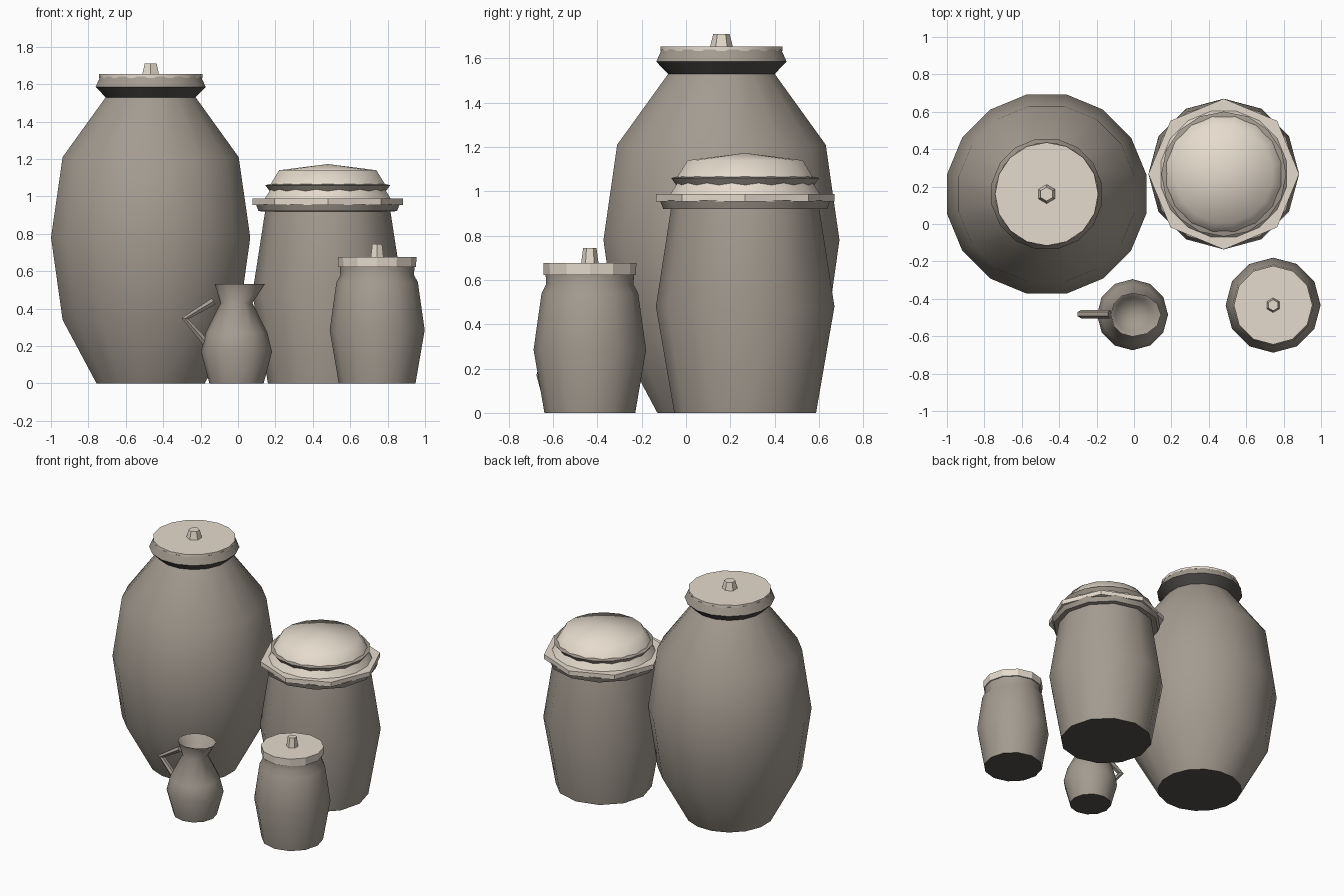
import bpy, bmesh, math
from mathutils import Vector

cube = bpy.data.objects.get("Cube")
if cube:
    bpy.data.objects.remove(cube, do_unlink=True)


def material(name, colour):
    m = bpy.data.materials.new(name)
    m.use_nodes = True
    m.diffuse_color = (*colour, 1)
    m.node_tree.nodes["Principled BSDF"].inputs["Base Color"].default_value = (*colour, 1)
    return m


CLAY = material("grey clay", (0.37, 0.33, 0.28))
PALE = material("pale clay", (0.79, 0.71, 0.61))
DARK = material("dark unglazed clay", (0.085, 0.08, 0.075))


def lathe(name, centre, profile, sides, mat, turn=0.0, angle=40, shape=None, dark=()):
    """Revolve (radius, height) points; zero radius closes to a point, other ends get caps.
    Faces centred within a (low, high) height span of dark get the dark clay."""
    bm = bmesh.new()
    rings = []
    for r, z in profile:
        ring = []
        for i in range(sides if r else 1):
            a = 2 * math.pi * (i + turn) / sides
            p = Vector((r * math.cos(a), r * math.sin(a), z))
            if shape:
                p = shape(p)
            ring.append(bm.verts.new(p + Vector((*centre, 0))))
        rings.append(ring)
    for low, high in zip(rings, rings[1:]):
        for i in range(sides):
            j = (i + 1) % sides
            quad = [low[i % len(low)], low[j % len(low)], high[j % len(high)], high[i % len(high)]]
            bm.faces.new(list(dict.fromkeys(quad)))
    for ring in (rings[0], rings[-1]):
        if len(ring) > 1:
            bm.faces.new(ring)
    bmesh.ops.recalc_face_normals(bm, faces=bm.faces)
    for f in bm.faces:
        z = f.calc_center_median().z
        f.material_index = int(any(low < z < high for low, high in dark))
    mesh = bpy.data.meshes.new(name)
    bm.to_mesh(mesh)
    bm.free()
    mesh.materials.append(mat)
    if dark:
        mesh.materials.append(DARK)
    ob = bpy.data.objects.new(name, mesh)
    bpy.context.collection.objects.link(ob)
    bpy.ops.object.select_all(action='DESELECT')
    ob.select_set(True)
    bpy.context.view_layer.objects.active = ob
    bpy.ops.object.shade_smooth_by_angle(angle=math.radians(angle))


BASE = (-0.01, 0.01)

# Tall storage jar with flared rim, flat lid and hexagonal knob
TALL = (-0.467, 0.16)
lathe("tall_jar_body", TALL,
      [(0.295, 0), (0.48, 0.34), (0.543, 0.78), (0.48, 1.21), (0.245, 1.53),
       (0.3, 1.585), (0.275, 1.64)], 16, CLAY, turn=0.5, dark=[BASE, (1.53, 1.585)])
lathe("tall_jar_lid", TALL, [(0.276, 1.634), (0.276, 1.654)], 16, PALE)
lathe("tall_jar_knob", TALL, [(0.052, 1.65), (0.037, 1.71)], 6, PALE, turn=0.5, angle=30)

# Wide jar with collar, eight-sided band, lid rim and dome
WIDE = (0.48, 0.267)
lathe("wide_jar_body", WIDE,
      [(0.32, 0), (0.403, 0.48), (0.335, 0.92), (0.37, 0.921), (0.385, 0.96)],
      12, CLAY, dark=[BASE])
lathe("wide_jar_band", WIDE, [(0.403, 0.955), (0.403, 0.988)], 8, PALE, angle=30)
lathe("wide_jar_lid_skirt", WIDE, [(0.345, 0.985), (0.31, 1.04)], 16, PALE, turn=0.5)
lathe("wide_jar_lid_rim", WIDE, [(0.305, 1.02), (0.334, 1.06), (0.3, 1.068)], 16, CLAY)
lathe("wide_jar_dome", WIDE, [(0.315, 1.06), (0.265, 1.14), (0, 1.173)], 16, PALE, turn=0.5, angle=60)

# Small jar with flat faceted lid and hexagonal knob
SMALL = (0.744, -0.434)
lathe("small_jar_body", SMALL,
      [(0.205, 0), (0.254, 0.285), (0.218, 0.54), (0.197, 0.58), (0.2, 0.63)],
      12, CLAY, dark=[BASE])
lathe("small_jar_lid", SMALL, [(0.208, 0.622), (0.21, 0.676)], 12, PALE, angle=20)
lathe("small_jar_knob", SMALL, [(0.04, 0.67), (0.03, 0.745)], 6, PALE, turn=0.5, angle=30)


# Jug: lip hollowed, and drawn out into a spout on one side
def spout(p):
    if p.z > 0.5 and p.x > 0:
        p.x *= 1.3
    return p


JUG = (-0.008, -0.485)
lathe("jug_body", JUG,
      [(0.145, 0), (0.19, 0.17), (0.165, 0.27), (0.085, 0.43), (0.117, 0.532),
       (0.112, 0.531), (0.095, 0.47), (0, 0.44)], 12, CLAY, angle=65, shape=spout, dark=[BASE])

# Jug handle: six-sided bar along a bent path
curve = bpy.data.curves.new("jug_handle", 'CURVE')
curve.dimensions = '3D'
curve.bevel_depth = 0.022
curve.bevel_resolution = 1
curve.use_fill_caps = True
spline = curve.splines.new('POLY')
spline.points.add(2)
for point, (x, z) in zip(spline.points, [(-0.16, 0.205), (-0.283, 0.347), (-0.13, 0.44)]):
    point.co = (x, -0.482, z, 1)
spline.use_smooth = False
curve.materials.append(CLAY)
bpy.context.collection.objects.link(bpy.data.objects.new("jug_handle", curve))
